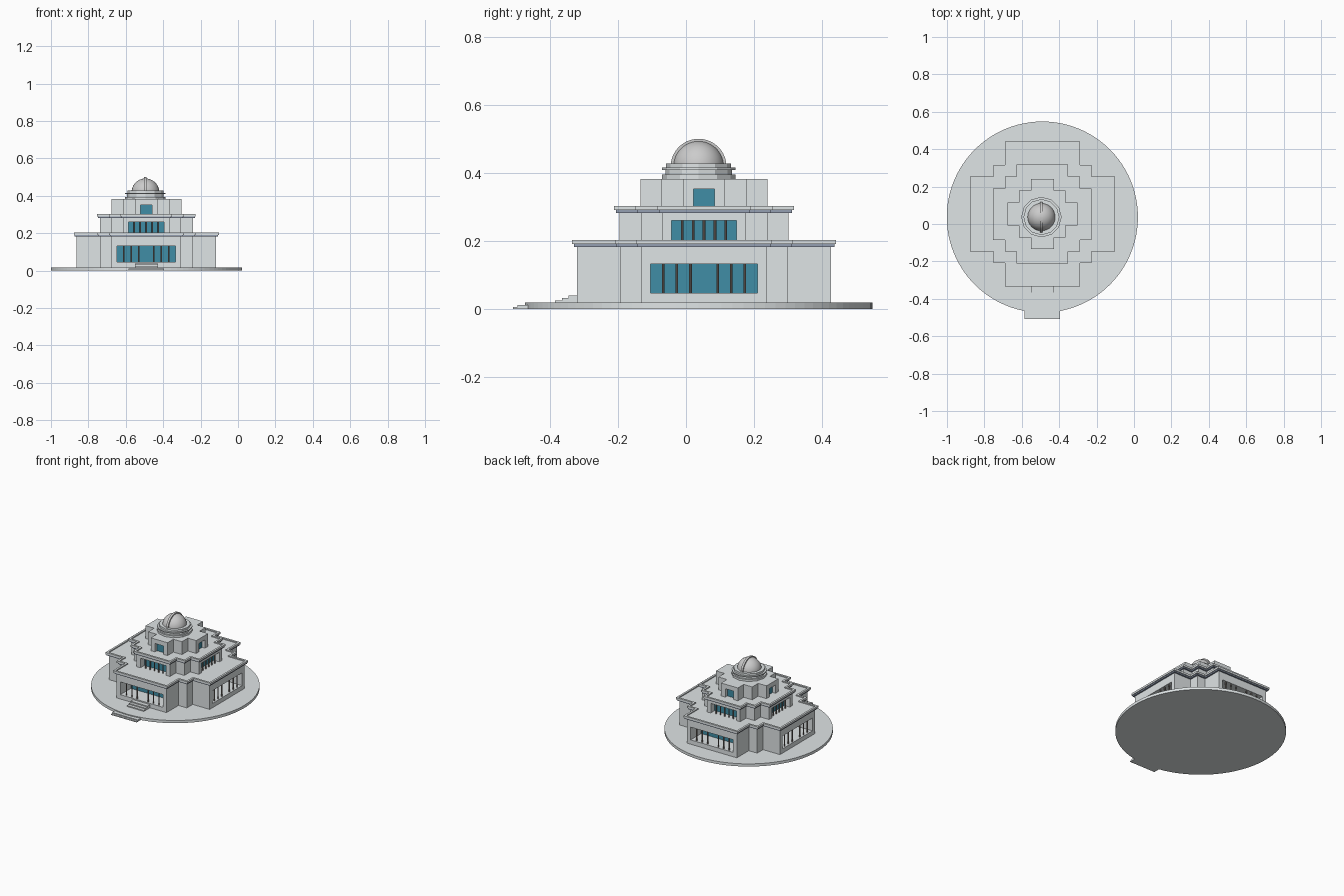
import bpy, bmesh, math
from mathutils import Matrix, Vector

if "Cube" in bpy.data.objects:
    bpy.data.objects.remove(bpy.data.objects["Cube"])

CX, CY = -0.49, 0.053          # centre of the stepped tiers
DY = 0.037                     # centre of base disc and dome


def material(name, col):
    m = bpy.data.materials.new(name)
    m.diffuse_color = (*col, 1)
    m.use_nodes = True
    m.node_tree.nodes["Principled BSDF"].inputs["Base Color"].default_value = m.diffuse_color
    return m


WALL = material("pale_wall", (0.74, 0.78, 0.79))
GLASS = material("blue_glass", (0.05, 0.27, 0.38))
BAND = material("slate_band", (0.30, 0.35, 0.45))
BRONZE = material("dark_column", (0.25, 0.22, 0.20))


def finish(bm, name, mat=None):
    bmesh.ops.recalc_face_normals(bm, faces=bm.faces)
    me = bpy.data.meshes.new(name)
    bm.to_mesh(me)
    bm.free()
    ob = bpy.data.objects.new(name, me)
    bpy.context.collection.objects.link(ob)
    if mat:
        me.materials.append(mat)
    return ob


def add_box(bm, x0, x1, y0, y1, z0, z1, rot=None):
    m = Matrix.Translation(((x0 + x1) / 2, (y0 + y1) / 2, (z0 + z1) / 2)) @ \
        Matrix.Diagonal((x1 - x0, y1 - y0, z1 - z0, 1))
    bmesh.ops.create_cube(bm, size=1, matrix=(rot @ m) if rot else m)


def add_cyl(bm, x, y, r, z0, z1, n, rot=None):
    m = Matrix.Translation((x, y, (z0 + z1) / 2))
    bmesh.ops.create_cone(bm, cap_ends=True, segments=n, radius1=r, radius2=r,
                          depth=z1 - z0, matrix=(rot @ m) if rot else m)


def cross_prism(name, L, m, a, z0, z1, mat, lip=0, drop=0):
    """Stepped cross footprint, extruded; optional parapet lip on top."""
    bm = bmesh.new()
    vs = []
    for k in range(4):
        R = Matrix.Rotation(k * math.pi / 2, 3, 'Z')
        for p in ((L, a), (m, a), (m, m), (a, m), (a, L)):
            vs.append(bm.verts.new(R @ Vector((*p, 0)) + Vector((CX, CY, z0))))
    f = bm.faces.new(vs)
    r = bmesh.ops.extrude_face_region(bm, geom=[f])
    bmesh.ops.translate(bm, vec=(0, 0, z1 - z0),
                        verts=[v for v in r["geom"] if isinstance(v, bmesh.types.BMVert)])
    bmesh.ops.recalc_face_normals(bm, faces=bm.faces)
    if lip:
        top = max(bm.faces, key=lambda q: q.calc_center_median().z)
        bmesh.ops.inset_region(bm, faces=[top], thickness=lip, use_even_offset=True)
        r = bmesh.ops.extrude_discrete_faces(bm, faces=[top])
        bmesh.ops.translate(bm, vec=(0, 0, -drop), verts=r["faces"][0].verts)
    return finish(bm, name, mat)


def sides():
    """Transforms taking the local front (-y) to each of four sides."""
    T = Matrix.Translation((CX, CY, 0))
    return [T @ Matrix.Rotation(k * math.pi / 2, 4, 'Z') for k in range(4)]


def tier(tag, L, m, a, z0, z1, win, wz0, wz1, depth, cols):
    """Walls with four recessed glazed bays and slim columns."""
    body = cross_prism(tag + "_walls", L, m, a, z0, z1, WALL)
    cut, glass, col = bmesh.new(), bmesh.new(), bmesh.new()
    for R in sides():
        add_box(cut, -win, win, -L - 0.05, -L + depth, wz0, wz1, R)
        add_box(glass, -win, win, -L + depth - 0.004, -L + depth + 0.002, wz0, wz1, R)
        for c in cols:
            add_cyl(col, c, -L + 0.012, 0.004, wz0, wz1, 8, R)
    cutter = finish(cut, tag + "_window_cutter")
    cutter.hide_render = True
    cutter.hide_viewport = True
    mod = body.modifiers.new("bays", 'BOOLEAN')
    mod.operation = 'DIFFERENCE'
    mod.solver = 'EXACT'
    mod.object = cutter
    finish(glass, tag + "_glass", GLASS)
    if cols:
        finish(col, tag + "_columns", BRONZE)
    else:
        col.free()


# Base disc
bm = bmesh.new()
add_cyl(bm, CX, DY, 0.511, 0, 0.018, 96)
finish(bm, "base_disc", WALL)

# Low approach steps at the disc edge
bm = bmesh.new()
add_box(bm, CX - 0.095, CX + 0.095, -0.508, -0.40, 0, 0.006)
add_box(bm, CX - 0.095, CX + 0.095, -0.495, -0.40, 0.004, 0.012)
finish(bm, "approach_steps", WALL)

# Entrance steps
bm = bmesh.new()
for y, z in ((-0.385, 0.025), (-0.365, 0.032), (-0.346, 0.039)):
    add_box(bm, CX - 0.062, CX + 0.062, y, -0.31, 0.015, z)
finish(bm, "entrance_steps", WALL)

# Three stepped tiers
tier("lower_tier", 0.373, 0.247, 0.185, 0.015, 0.185, 0.157, 0.047, 0.132, 0.115,
     (-0.12, -0.08, -0.04, 0.04, 0.08, 0.12))
tier("middle_tier", 0.249, 0.186, 0.123, 0.185, 0.285, 0.095, 0.196, 0.26, 0.045,
     (-0.064, -0.032, 0.0, 0.032, 0.064))
tier("upper_tier", 0.187, 0.125, 0.062, 0.285, 0.382, 0.031, 0.296, 0.352, 0.025, ())

# Cornices with parapet lip
for tag, L, m, a, z in (("lower", 0.373, 0.247, 0.185, 0.182),
                        ("middle", 0.249, 0.186, 0.123, 0.282)):
    cross_prism(tag + "_band", L + .010, m + .010, a + .010, z, z + 0.008, BAND)
    cross_prism(tag + "_cornice", L + .015, m + .015, a + .015, z + 0.008, z + 0.021,
                WALL, 0.013, 0.007)

# Twelve sided drum under the dome
bm = bmesh.new()
for r, z0, z1 in ((0.108, 0.380, 0.395), (0.098, 0.395, 0.409),
                  (0.108, 0.409, 0.415), (0.096, 0.415, 0.428)):
    add_cyl(bm, CX - 0.005, DY, r, z0, z1, 12)
finish(bm, "dome_drum", WALL)

# Dome
bm = bmesh.new()
bmesh.ops.create_uvsphere(bm, u_segments=48, v_segments=24, radius=0.074)
bmesh.ops.bisect_plane(bm, geom=bm.verts[:] + bm.edges[:] + bm.faces[:],
                       plane_co=(0, 0, -0.012), plane_no=(0, 0, -1), clear_outer=True)
bmesh.ops.translate(bm, verts=bm.verts, vec=(CX - 0.005, DY, 0.419))
for f in bm.faces:
    f.smooth = True
finish(bm, "dome")

# Raised shutter arch over the dome
bm = bmesh.new()
rows = []
for i in range(33):
    t = math.pi * i / 32
    rows.append([bm.verts.new((CX - 0.005 + dx, DY + r * math.cos(t),
                               0.418 + r * math.sin(t)))
                 for dx, r in ((-.007, .070), (.007, .070), (.007, .082), (-.007, .082))])
for p, q in zip(rows, rows[1:]):
    for j in range(4):
        k = (j + 1) % 4
        bm.faces.new((p[j], p[k], q[k], q[j]))
bm.faces.new(rows[0])
bm.faces.new(rows[-1])
finish(bm, "dome_arch")
